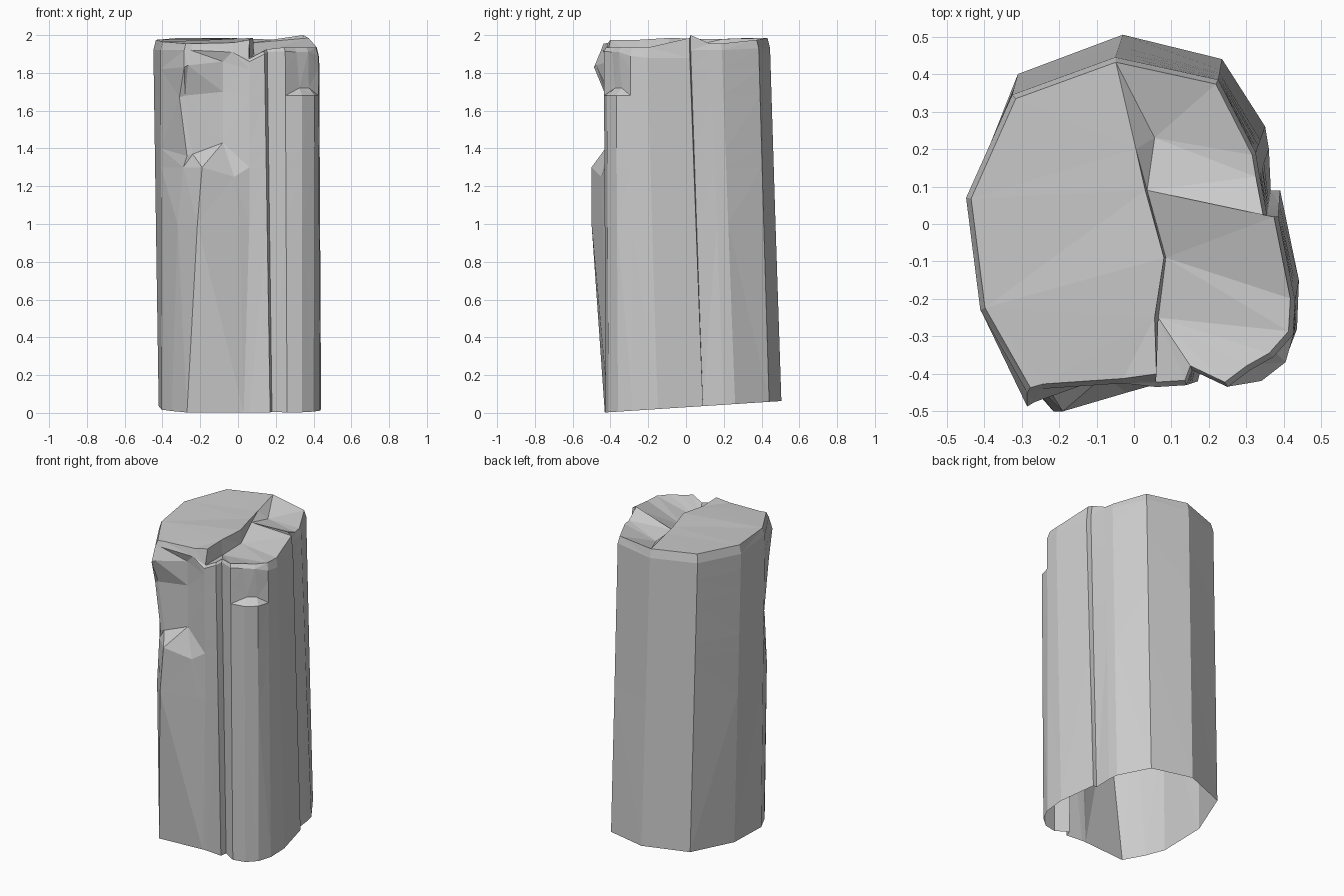
import bpy, bmesh

# Wall columns, counterclockwise from the back:
# bottom x, bottom y, top x, top y, rim height, inner rim height
COLUMNS = [
    (-.03, .505, -.05, .445, 1.93, 1.985),
    (-.31, .40, -.325, .345, 1.93, 1.985),
    (-.42, .10, -.448, .07, 1.92, 1.975),
    (-.405, -.20, -.41, -.23, 1.92, 1.965),
    (-.35, -.31, -.285, -.45, 1.92, 1.955),
    (-.27, -.43, -.25, -.44, 1.92, 1.955),
    (.03, -.41, -.03, -.425, 1.91, 1.96),
    (.06, -.41, .06, -.435, 1.86, 1.875),
    (.17, -.42, .14, -.43, 1.90, 1.915),
    (.18, -.38, .155, -.39, 1.91, 1.925),
    (.26, -.425, .25, -.435, 1.915, 1.935),
    (.34, -.41, .34, -.42, 1.91, 1.935),
    (.40, -.36, .405, -.37, 1.91, 1.935),
    (.435, -.28, .425, -.295, 1.89, 1.935),
    (.44, -.15, .43, -.205, 1.88, 1.935),
    (.39, .09, .385, .02, 1.88, 1.985),
    (.365, .09, .355, .025, 1.92, 2.0),
    (.36, .20, .335, .13, 1.92, 1.955),
    (.35, .26, .325, .19, 1.92, 1.955),
    (.235, .44, .225, .385, 1.93, 1.975),
]
LEVELS = [0, 1.0, 1.3, 1.4, 1.68, 1.82]

# Front ledge, front overhang and chipped right corner: (column, row) -> point
DETAILS = {
    (4, 1): (-.32, -.38, 1.0), (4, 2): (-.29, -.40, 1.3), (4, 3): (-.27, -.415, 1.36),
    (4, 4): (-.31, -.415, 1.67), (4, 5): (-.285, -.487, 1.83),
    (5, 1): (-.215, -.50, 1.0), (5, 2): (-.19, -.50, 1.3), (5, 3): (-.24, -.42, 1.37),
    (5, 4): (-.28, -.425, 1.68), (5, 5): (-.265, -.475, 1.84),
    (6, 1): (.01, -.44, 1.0), (6, 2): (-.02, -.45, 1.25), (6, 3): (-.08, -.405, 1.43),
    (6, 4): (-.08, -.405, 1.7), (6, 5): (-.08, -.41, 1.86),
    (11, 5): (.325, -.375, 1.72), (11, 6): (.31, -.39, 1.91),
    (12, 5): (.375, -.34, 1.72), (12, 6): (.372, -.355, 1.91),
}

bm = bmesh.new()
N = len(COLUMNS)

# Side walls, open underneath on a slightly sloping base
rows = [[] for _ in range(len(LEVELS) + 1)]
for c, (xb, yb, xt, yt, zt, zi) in enumerate(COLUMNS):
    for r, z in enumerate(LEVELS + [zt]):
        t = z / zt
        p = (xb + (xt - xb) * t, yb + (yt - yb) * t,
             z if r else max(0, .03 + .065 * yb))
        rows[r].append(bm.verts.new(DETAILS.get((c, r), p)))
for low, high in zip(rows, rows[1:]):
    for i in range(N):
        j = (i + 1) % N
        bm.faces.new((low[i], low[j], high[j], high[i]))

# Chamfered rim
rim = rows[-1]
inner = [bm.verts.new((v.co.x * .97, v.co.y * .97, col[5]))
         for v, col in zip(rim, COLUMNS)]
for i in range(N):
    j = (i + 1) % N
    bm.faces.new((rim[i], rim[j], inner[j], inner[i]))

# Crack across the top: upper lip and foot of the step
lip = [bm.verts.new(p) for p in [
    (.06, -.40, 1.975), (.055, -.25, 1.975), (.08, -.09, 1.985),
    (.03, .09, 1.98), (.005, .20, 1.98)]] + [inner[0]]
foot = [inner[7]] + [bm.verts.new(p) for p in [
    (.065, -.25, 1.88), (.085, -.09, 1.90), (.035, .09, 1.955),
    (.055, .23, 1.93)]] + [inner[0]]
for i in range(len(lip) - 1):
    ring = [foot[i], foot[i + 1], lip[i + 1], lip[i]]
    bm.faces.new(list(dict.fromkeys(ring)))
bm.faces.new((inner[6], inner[7], lip[0]))

# Left plateau
bm.faces.new(inner[:7] + lip[:-1])


# Broken lower surface on the right
def fan(apex, pts):
    for a, b in zip(pts, pts[1:]):
        bm.faces.new((apex, a, b))


fan(foot[1], inner[7:14] + [foot[2]])
fan(foot[2], inner[13:16] + [foot[3]])
fan(foot[3], inner[15:18] + [foot[4]])
fan(foot[4], inner[17:20] + [inner[0]])

bmesh.ops.triangulate(bm, faces=bm.faces[:])
bmesh.ops.recalc_face_normals(bm, faces=bm.faces[:])
mesh = bpy.data.meshes.new("rock_pillar")
bm.to_mesh(mesh)
bm.free()
bpy.context.collection.objects.link(bpy.data.objects.new("rock_pillar", mesh))
